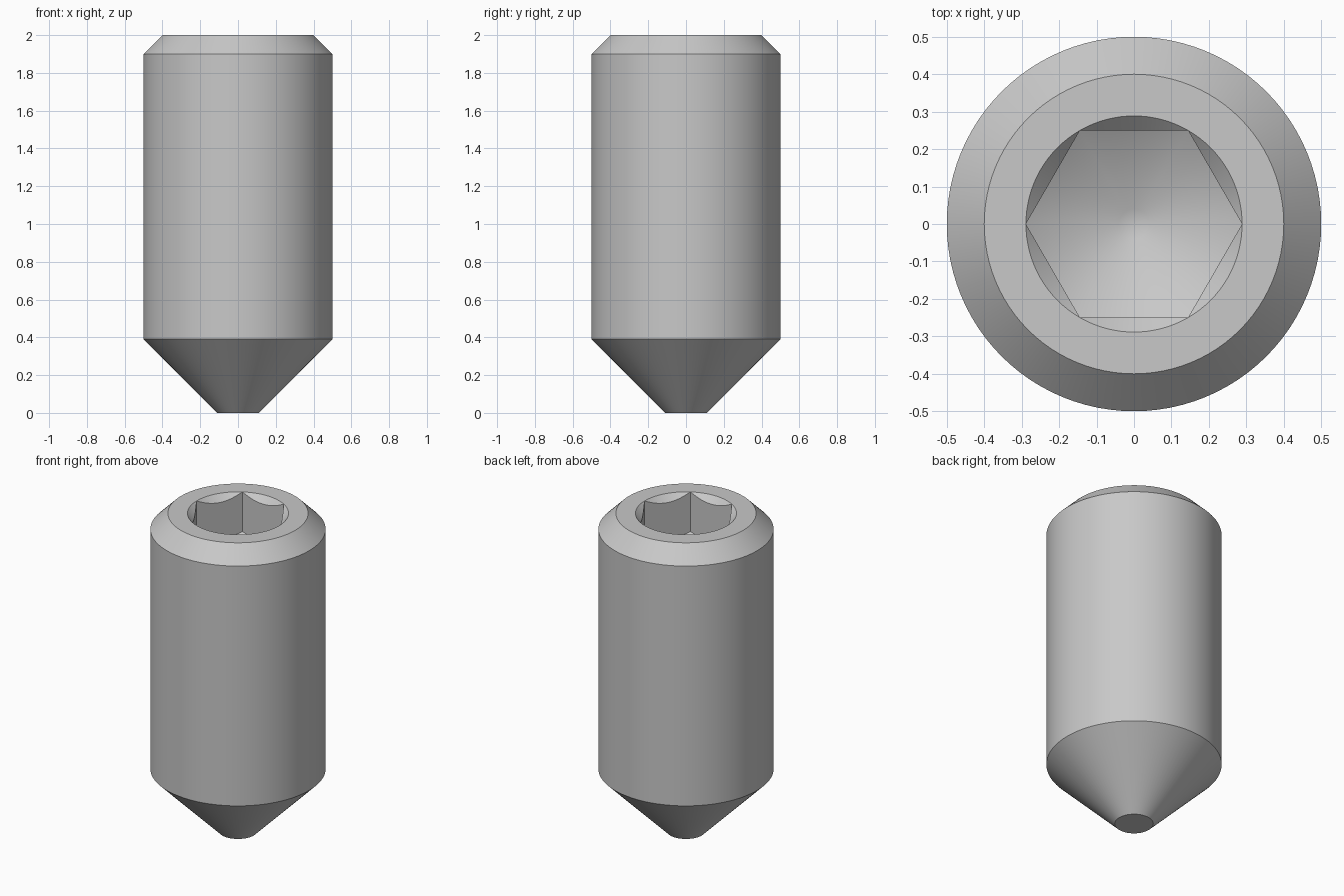
import bpy
import bmesh
import math

cube = bpy.data.objects.get("Cube")
if cube:
    bpy.data.objects.remove(cube)

SEGMENTS = 96
HEIGHT = 2.0
FLAT = 0.25                                  # half the width across the hex flats
CORNER = FLAT / math.cos(math.pi / 6)
SOCKET_DEPTH = 0.25                          # depth at the hex corners
DRILL_SLOPE = math.tan(math.pi / 6)
DRILL_TIP = 0.04


def hex_radius(angle):
    return FLAT / math.cos(angle % (math.pi / 3) - math.pi / 6)


def round_ring(radius, z):
    return lambda angle: (radius, z)


def countersink_edge(angle):
    r = hex_radius(angle)
    return r, HEIGHT - (CORNER - r)


def socket_floor_edge(angle):
    r = hex_radius(angle)
    return r, HEIGHT - SOCKET_DEPTH - (CORNER - r) * DRILL_SLOPE


# Rings run from the cone point, up the outside, and down into the socket
tip_z = HEIGHT - SOCKET_DEPTH - (CORNER - DRILL_TIP) * DRILL_SLOPE
rings = [
    round_ring(0.11, 0),
    round_ring(0.5, 0.39),
    round_ring(0.5, 1.9),
    round_ring(0.4, HEIGHT),
    round_ring(CORNER, HEIGHT),
    countersink_edge,
    socket_floor_edge,
    round_ring(DRILL_TIP, tip_z),
]

bm = bmesh.new()
loops = []
for ring in rings:
    loop = []
    for i in range(SEGMENTS):
        a = math.tau * i / SEGMENTS
        r, z = ring(a)
        loop.append(bm.verts.new((r * math.cos(a), r * math.sin(a), z)))
    loops.append(loop)

for low, high in zip(loops, loops[1:]):
    for i in range(SEGMENTS):
        j = (i + 1) % SEGMENTS
        bm.faces.new((low[i], low[j], high[j], high[i]))
bm.faces.new(loops[0][::-1])
bm.faces.new(loops[-1])

# The countersink meets the top rim at the six hex corners
bmesh.ops.remove_doubles(bm, verts=bm.verts, dist=0.0001)
bmesh.ops.recalc_face_normals(bm, faces=bm.faces)

mesh = bpy.data.meshes.new("set_screw")
bm.to_mesh(mesh)
bm.free()
screw = bpy.data.objects.new("set_screw", mesh)
bpy.context.collection.objects.link(screw)

# Plain grey steel
steel = bpy.data.materials.new("grey_steel")
steel.use_nodes = True
colour = (0.58, 0.58, 0.58, 1)
steel.diffuse_color = colour
steel.node_tree.nodes["Principled BSDF"].inputs["Base Color"].default_value = colour
mesh.materials.append(steel)

bpy.ops.object.select_all(action='DESELECT')
screw.select_set(True)
bpy.context.view_layer.objects.active = screw
bpy.ops.object.shade_smooth_by_angle(angle=math.radians(35))
